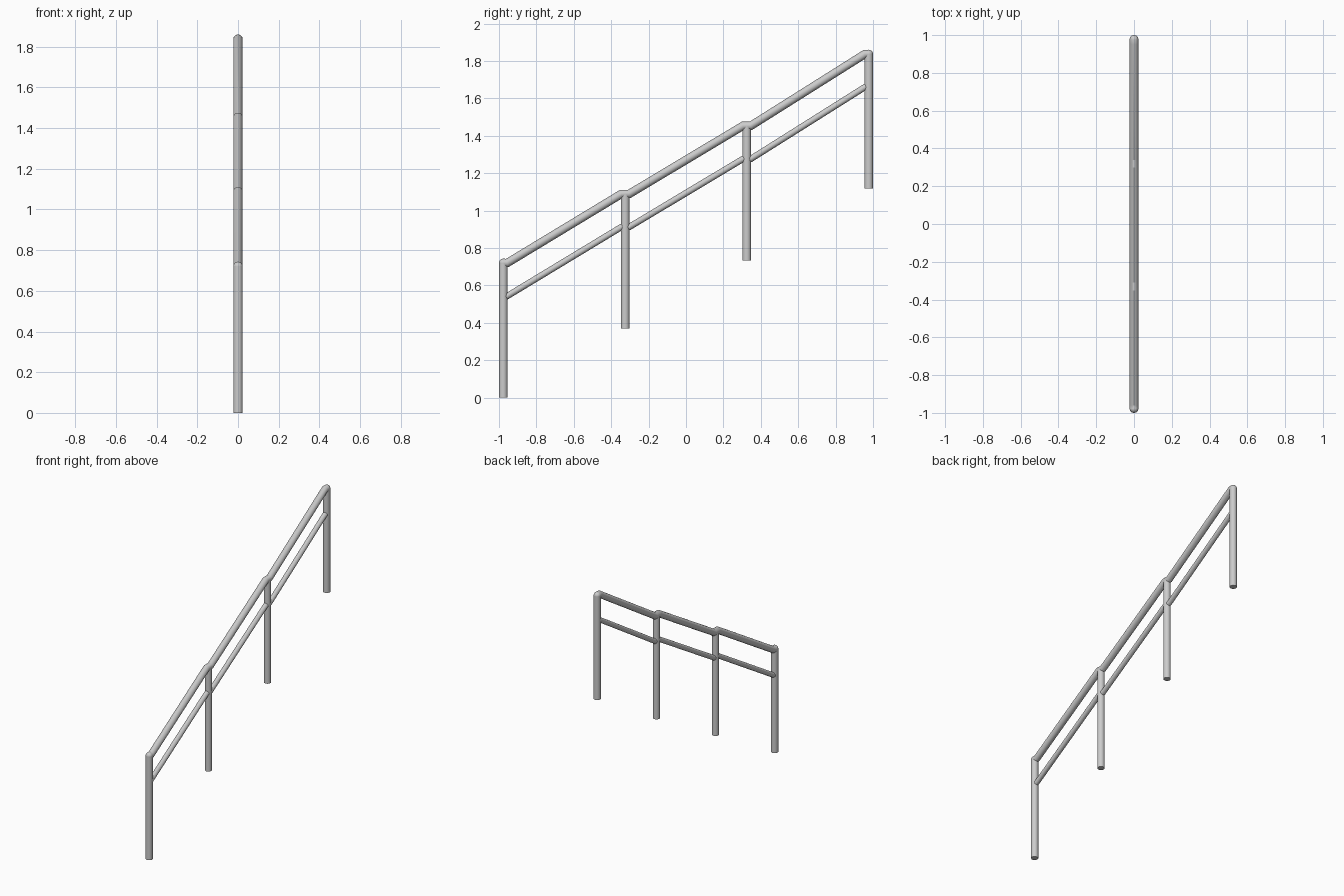
import bpy

if "Cube" in bpy.data.objects:
    bpy.data.objects.remove(bpy.data.objects["Cube"])

R = 0.0232          # post and handrail radius
R_MID = 0.0175      # lower rail radius
TOP, MID = 0.72, 0.543   # rail heights above each post base
POSTS = [(-0.977, 0.0), (-0.325, 0.369), (0.325, 0.733), (0.977, 1.117)]


def smooth(obj):
    bpy.ops.object.select_all(action='DESELECT')
    obj.select_set(True)
    bpy.context.view_layer.objects.active = obj
    bpy.ops.object.shade_smooth_by_angle()


def tube(name, points, radius):
    """Round capped tube through a list of (y, z) points, as a mesh."""
    curve = bpy.data.curves.new(name, 'CURVE')
    curve.dimensions = '3D'
    curve.bevel_depth = radius
    curve.bevel_resolution = 6
    curve.use_fill_caps = True
    spline = curve.splines.new('POLY')
    spline.points.add(len(points) - 1)
    for p, (y, z) in zip(spline.points, points):
        p.co = (0, y, z, 1)
    obj = bpy.data.objects.new(name, curve)
    bpy.context.collection.objects.link(obj)
    bpy.ops.object.select_all(action='DESELECT')
    obj.select_set(True)
    bpy.context.view_layer.objects.active = obj
    bpy.ops.object.convert(target='MESH')
    smooth(bpy.context.object)


def rail_path(offset):
    """Sloping rail that runs level through every post."""
    pts = []
    for i, (y, base) in enumerate(POSTS):
        z = base + offset
        if i > 0:
            pts.append((y - 0.021, z))
        if i in (0, len(POSTS) - 1):
            pts.insert(len(pts) if i else 0, (y, z))
        if i < len(POSTS) - 1:
            pts.append((y + 0.021, z))
    return pts


# upright posts
for i, (y, base) in enumerate(POSTS):
    tube(f"post_{i + 1}", [(y, base), (y, base + TOP)], R)

# rounded corners where the handrail meets the end posts
for name, (y, base) in (("lower_corner", POSTS[0]), ("upper_corner", POSTS[-1])):
    bpy.ops.mesh.primitive_uv_sphere_add(segments=24, ring_count=12, radius=R,
                                         location=(0, y, base + TOP))
    bpy.context.object.name = name
    smooth(bpy.context.object)

# handrail and lower rail
tube("handrail", rail_path(TOP), R)
tube("lower_rail", rail_path(MID), R_MID)
